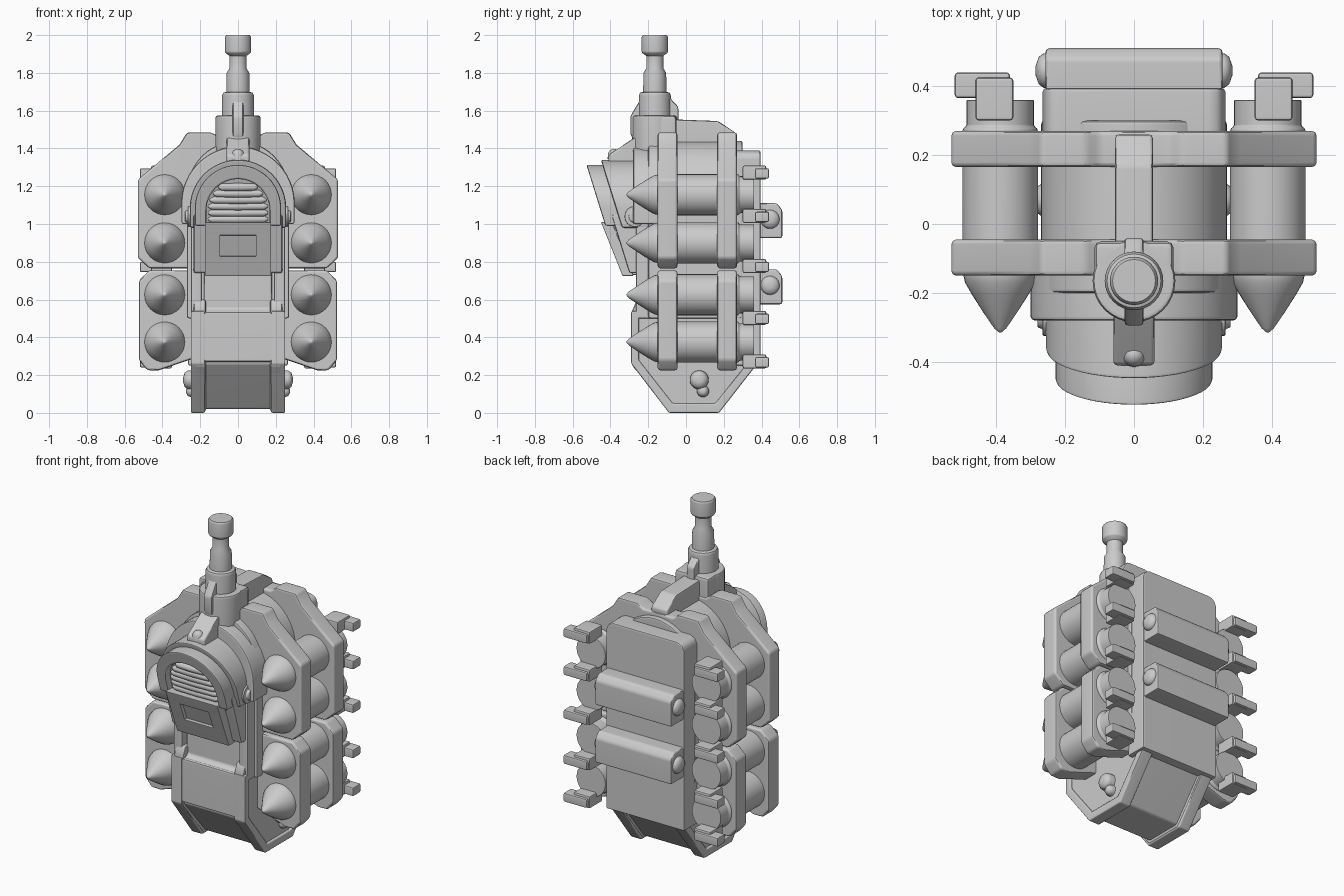
import bpy, bmesh
from math import sin, cos, pi, radians
from mathutils import Vector

if "Cube" in bpy.data.objects:
    bpy.data.objects.remove(bpy.data.objects["Cube"])


def finish(name, bm, bevel=0.012):
    """Bevel the sharp edges, shade and link the part."""
    bmesh.ops.recalc_face_normals(bm, faces=bm.faces)
    if bevel:
        edges = [e for e in bm.edges if len(e.link_faces) == 2 and e.calc_face_angle(0) > 0.5]
        bmesh.ops.bevel(bm, geom=edges, offset=bevel, segments=2, profile=0.5,
                        affect='EDGES', clamp_overlap=True)
    me = bpy.data.meshes.new(name)
    bm.to_mesh(me)
    bm.free()
    ob = bpy.data.objects.new(name, me)
    bpy.context.collection.objects.link(ob)
    bpy.ops.object.select_all(action='DESELECT')
    ob.select_set(True)
    bpy.context.view_layer.objects.active = ob
    bpy.ops.object.shade_smooth_by_angle(angle=radians(40))
    mod = ob.modifiers.new("weighted", 'WEIGHTED_NORMAL')
    mod.keep_sharp = True
    return ob


def prism(name, pts, a, b, plane='xz', bevel=0.012, shear=0.0, z0=0.0):
    """Extrude a profile from a to b; shear leans an xz profile forward with height."""
    bm = bmesh.new()
    rings = []
    for d in (a, b):
        if plane == 'xz':
            co = [(u, d - shear * (v - z0), v) for u, v in pts]
        else:
            co = [(d, u, v) for u, v in pts]
        rings.append([bm.verts.new(c) for c in co])
    bm.faces.new(rings[0])
    bm.faces.new(rings[1])
    n = len(pts)
    for i in range(n):
        j = (i + 1) % n
        bm.faces.new((rings[0][i], rings[0][j], rings[1][j], rings[1][i]))
    return finish(name, bm, bevel)


def box(name, x0, x1, y0, y1, z0, z1, bevel=0.012):
    return prism(name, [(x0, z0), (x1, z0), (x1, z1), (x0, z1)], y0, y1, bevel=bevel)


def lathe(name, prof, centre, axis='z', n=32, bevel=0.006):
    """Revolve (radius, distance) pairs round an axis through centre."""
    bm = bmesh.new()
    rings = []
    for r, h in prof:
        ring = []
        for i in range(n):
            c, s = r * cos(2 * pi * i / n), r * sin(2 * pi * i / n)
            v = {'x': (h, c, s), 'y': (c, h, s), 'z': (c, s, h)}[axis]
            ring.append(bm.verts.new(Vector(v) + Vector(centre)))
        rings.append(ring)
    for p, q in zip(rings, rings[1:]):
        for i in range(n):
            j = (i + 1) % n
            bm.faces.new((p[i], p[j], q[j], q[i]))
    bm.faces.new(rings[0])
    bm.faces.new(rings[-1])
    return finish(name, bm, bevel)


def arch(r, zc, zb, n=24):
    """Round-topped outline, from left foot over to right foot."""
    return [(-r, zb)] + [(-r * cos(pi * i / n), zc + r * sin(pi * i / n))
                         for i in range(n + 1)] + [(r, zb)]


def mirrored(half):
    return half + [(-x, z) for x, z in reversed(half) if x > 0]


# Hull: core, arched upper body, back panel
prism("hull_core", [(-.07, .02), (.16, .02), (.35, .26), (.35, 1.2), (-.24, 1.2), (-.24, .55),
                    (-.275, .53), (-.275, .26)], -.18, .18, 'yz')
prism("upper_body", arch(.27, 1.17, .5), -.2, .3)
c = .05
prism("back_panel", [(-.265, .25), (.265, .25), (.265, 1.39 - c), (.25, 1.39 - c * .3), (.265 - c, 1.39),
                     (c - .265, 1.39), (-.25, 1.39 - c * .3), (-.265, 1.39 - c)], .26, .395)
box("front_lower_panel", -.2, .2, -.285, -.2, .27, .535)
for s in (-1, 1):
    # Side cheeks with raised keel rims and bolts
    prism("side_cheek", [(-.08, .005), (.165, .005), (.36, .25), (.36, .6), (-.26, .6), (-.285, .54),
                         (-.285, .25)], s * .17, s * .235, 'yz')
    prism("keel_rim", [(-.29, .26), (-.09, 0), (.175, 0), (.37, .25), (.37, .3), (.33, .27),
                       (.155, .05), (-.07, .05), (-.25, .28), (-.25, .54), (-.29, .54)],
          s * .175, s * .25, 'yz', .008)
    prism("front_rail", [(-.265, .5), (-.15, .5), (-.15, 1.15), (-.265, 1.15)], s * .19, s * .25, 'yz')
    for y, z, r, x in ((.07, .175, .05, .29), (.09, .115, .032, .275)):
        lathe("keel_bolt", [(r, .2), (r, x - .025), (r * .75, x - .008), (r * .3, x)]
              if s > 0 else [(r, -.2), (r, .025 - x), (r * .75, .008 - x), (r * .3, -x)],
              (0, y, z), 'x', 20, 0)
    lathe("hood_pivot", [(.055, s * .2), (.055, s * .265), (.035, s * .265), (.03, s * .28)],
          (0, -.27, 1.04), 'x', 24, .004)

# Back cross boxes with round end caps
for z in (.575, .925):
    prism("back_box", [(.37, z), (.51, z), (.51, z + .15), (.48, z + .185), (.37, z + .185)],
          -.257, .257, 'yz')
    for s in (-1, 1):
        lathe("box_end_cap", [(.05, s * .24), (.05, s * .262), (.04, s * .276), (.015, s * .285)],
              (0, .445, z + .1), 'x', 24, 0)

# Rack bands, two deep and two high
upper_band = mirrored([(0, 1.46), (.1, 1.46), (.14, 1.485), (.27, 1.485), (.31, 1.42), (.53, 1.235),
                       (.53, .82), (.47, .765), (.2, .765)])
lower_band = [(.2, .755), (.47, .755), (.525, .7), (.525, .28), (.48, .225), (.42, .225), (.2, .3)]
for y in (-.15, .165):
    prism("upper_rack_band", upper_band, y, y + .105, bevel=.014)
    for s in (-1, 1):
        prism("lower_rack_band", [(s * x, z) for x, z in lower_band], y, y + .105, bevel=.014)

# Rockets and the clips behind them
for s in (-1, 1):
    for z in (1.155, .9, .625, .375):
        lathe("rocket", [(.004, -.315), (.018, -.302), (.05, -.255), (.082, -.205), (.102, -.17),
                         (.109, -.14), (.109, .275), (.098, .285), (.098, .36)],
              (s * .388, 0, z), 'y', 32, .004)
    for z in (1.27, 1.04, .775, .5, .27):
        box("rear_clip", s * .35, s * .46, .3, .425, z - .035, z + .04, .01)
        box("rear_clip_tab", s * .36, s * .52, .365, .44, z - .03, z + .025, .01)

# Hood: collar, leaning rear shell, front rim
prism("hood_collar", arch(.3, 1.11, 1.0), -.28, -.1)
K = .31
prism("hood_shell", arch(.255, 1.085, .98), -.345, -.1, shear=K, z0=1.0)
prism("hood_lower", [(-.235, .74), (.235, .74), (.235, 1.05), (-.235, 1.05)], -.3, -.15, shear=K, z0=.74)
prism("hood_rim", arch(.228, 1.085, .99) + arch(.168, 1.07, .99)[::-1], -.43, -.33,
      shear=K, z0=1.0, bevel=.01)
prism("visor_back", arch(.18, 1.07, .95), -.385, -.3, shear=K, z0=1.0, bevel=0)

# Ridged visor, ridges following the arch
for i in range(6):
    z = 1.025 + i * .034
    w = .16 if z < 1.07 else max(.03, (.165 ** 2 - (z - 1.07) ** 2) ** .5 - .005)
    lathe("visor_ridge", [(.006, -w), (.019, -w * .85), (.022, 0), (.019, w * .85), (.006, w)],
          (0, -.39 - K * (z - 1.0), z), 'x', 12, 0)

# Front hatch with a recessed window
prism("hatch_plate", [(-.165, .73), (.165, .73), (.165, 1.0), (-.165, 1.0)], -.315, -.24,
      shear=.4, z0=.73, bevel=.01)
hatch = ((-.175, .725, .175, .83), (-.175, .94, .175, 1.01), (-.175, .82, -.095, .95), (.095, .82, .175, .95))
for x0, z0, x1, z1 in hatch:
    prism("hatch_frame", [(x0, z0), (x1, z0), (x1, z1), (x0, z1)], -.338, -.28,
          shear=.4, z0=.73, bevel=.004)

# Top spine and the strap running down to the hood
prism("top_spine", [(-.1, 1.4), (.26, 1.4), (.26, 1.485), (.17, 1.545), (-.1, 1.555)], -.055, .055, 'yz')
prism("hood_strap", [(-.27, 1.46), (-.41, 1.365), (-.41, 1.31), (-.2, 1.31), (-.2, 1.46)],
      -.06, .06, 'yz')
lathe("strap_rivet", [(.035, -.02), (.033, .01), (.022, .026), (.006, .032)], (0, -.38, 1.365), 'z', 20, 0)

# Mast: foot block, fin and stepped tube
m = -.165
lathe("mast_foot", [(.12, 1.38), (.12, 1.575)], (0, m, 0), 'z', 32, .014)
box("mast_block", -.115, .115, m, -.05, 1.38, 1.575, .02)
prism("mast_fin", [(-.27, 1.43), (-.295, 1.48), (-.295, 1.57), (-.22, 1.695), (-.11, 1.695),
                   (-.04, 1.62), (-.04, 1.43)], -.028, .028, 'yz')
lathe("mast_tube", [(.085, 1.5), (.085, 1.68), (.078, 1.695), (.062, 1.7), (.06, 1.8), (.045, 1.825),
                    (.045, 1.89), (.066, 1.905), (.07, 1.915), (.07, 1.99), (.062, 2.0)],
      (0, m, 0), 'z', 32, 0)
